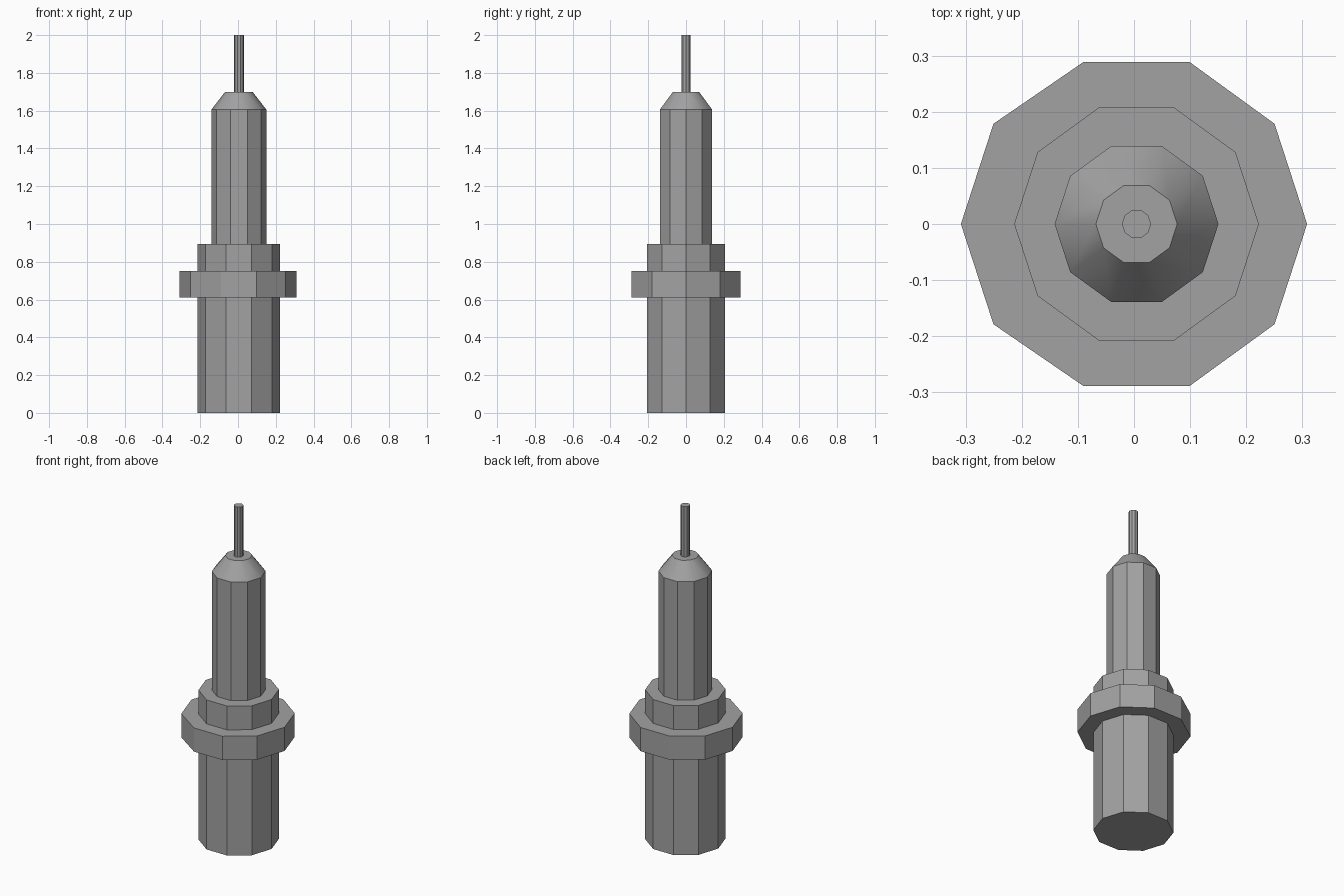
import bpy
import math

cube = bpy.data.objects.get("Cube")
if cube:
    bpy.data.objects.remove(cube, do_unlink=True)

SIDES = 10
AXIS_X = 0.0045

grey = bpy.data.materials.new("metal grey")
grey.use_nodes = True
colour = (0.36, 0.36, 0.36, 1)
grey.diffuse_color = colour
grey.node_tree.nodes["Principled BSDF"].inputs["Base Color"].default_value = colour


def turned_part(name, bottom, top, r_bottom, r_top=None):
    """Ten-sided cylinder or cone with a corner on the x axis."""
    r_top = r_bottom if r_top is None else r_top
    bpy.ops.mesh.primitive_cone_add(
        vertices=SIDES, radius1=r_bottom, radius2=r_top, depth=top - bottom,
        location=(AXIS_X, 0, (bottom + top) / 2))
    obj = bpy.context.object
    obj.name = name
    # Turn the corners onto the x axis
    for v in obj.data.vertices:
        v.co.x, v.co.y = v.co.y, -v.co.x
    obj.data.materials.append(grey)
    bpy.ops.object.shade_smooth_by_angle(angle=math.radians(30))
    return obj


# Body, from the base up
turned_part("lower_barrel", 0, 0.895, 0.218)
flange = turned_part("flange", 0.61, 0.752, 0.304)
turned_part("upper_shaft", 0.895, 1.605, 0.146)
turned_part("tapered_shoulder", 1.605, 1.70, 0.146, 0.0725)
turned_part("tip_pin", 1.70, 2.0, 0.026)

# The flange reaches slightly further on its right side
for v in flange.data.vertices:
    if v.co.x < -0.2:
        v.co.x -= 0.009
